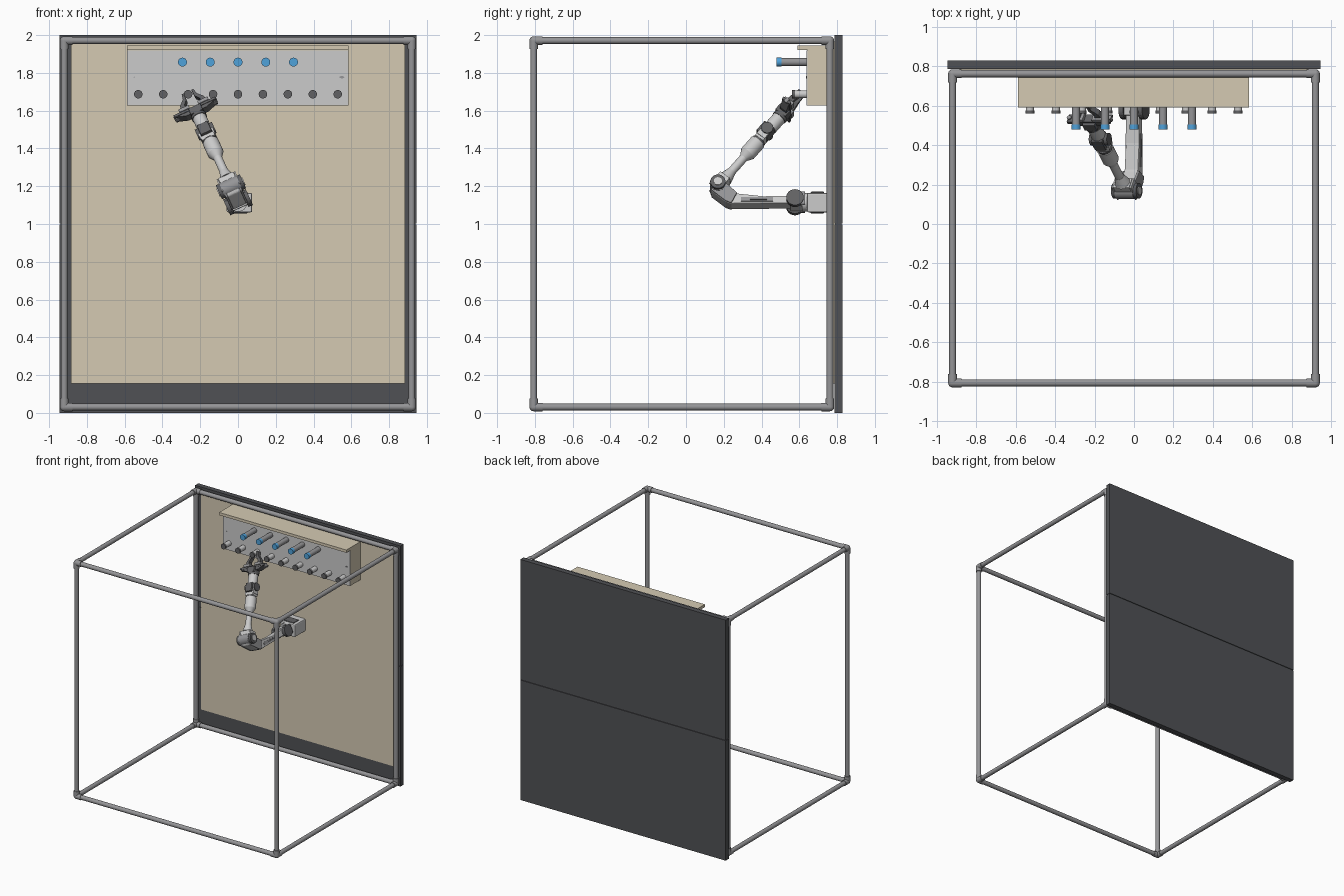
import bpy, bmesh, math
from mathutils import Matrix, Vector

if "Cube" in bpy.data.objects:
    bpy.data.objects.remove(bpy.data.objects["Cube"])

I = Matrix.Identity(4)


def material(name, r, g, b):
    m = bpy.data.materials.new(name)
    m.diffuse_color = (r, g, b, 1)
    m.use_nodes = True
    m.node_tree.nodes["Principled BSDF"].inputs["Base Color"].default_value = m.diffuse_color
    return m


DARK = material("dark_grey", 0.08, 0.083, 0.09)
CHAR = material("charcoal", 0.12, 0.12, 0.125)
BEIGE = material("beige", 0.66, 0.59, 0.45)
BLUE = material("blue", 0.08, 0.36, 0.7)
LIGHT = material("light_grey", 0.68, 0.68, 0.69)
STEEL = material("steel", 0.3, 0.3, 0.31)


def finish(name, bm, mat=None, M=I, smooth=False, bevel=0):
    bm.transform(M)
    bmesh.ops.recalc_face_normals(bm, faces=bm.faces)
    me = bpy.data.meshes.new(name)
    bm.to_mesh(me)
    bm.free()
    ob = bpy.data.objects.new(name, me)
    bpy.context.collection.objects.link(ob)
    if mat:
        me.materials.append(mat)
    if bevel:
        b = ob.modifiers.new("bevel", 'BEVEL')
        b.width, b.segments = bevel, 2
    if smooth:
        bpy.ops.object.select_all(action='DESELECT')
        ob.select_set(True)
        bpy.context.view_layer.objects.active = ob
        bpy.ops.object.shade_smooth_by_angle(angle=math.radians(35))
    return ob


def box(name, lo, hi, mat=None, M=I, bevel=0):
    lo, hi = Vector(lo), Vector(hi)
    bm = bmesh.new()
    bmesh.ops.create_cube(bm, size=1, matrix=Matrix.Translation((lo + hi) / 2) @ Matrix.Diagonal((*(hi - lo), 1)))
    return finish(name, bm, mat, M, bevel=bevel)


def rod(name, a, b, r, mat=None, M=I, r2=None, seg=24):
    a, b = Vector(a), Vector(b)
    d = b - a
    bm = bmesh.new()
    bmesh.ops.create_cone(bm, cap_ends=True, segments=seg, radius1=r, radius2=r if r2 is None else r2, depth=d.length,
                          matrix=Matrix.Translation((a + b) / 2) @ d.to_track_quat('Z', 'Y').to_matrix().to_4x4())
    return finish(name, bm, mat, M, smooth=True)


def ball(name, c, r, mat=None):
    bm = bmesh.new()
    bmesh.ops.create_uvsphere(bm, u_segments=20, v_segments=12, radius=r, matrix=Matrix.Translation(c))
    return finish(name, bm, mat, smooth=True)


def prism(name, pts, depth, mat=None, M=I, bevel=0):
    """Extrude a closed outline along a vector."""
    bm = bmesh.new()
    f = bm.faces.new([bm.verts.new(p) for p in pts])
    new = bmesh.ops.extrude_face_region(bm, geom=[f])["geom"]
    bmesh.ops.translate(bm, vec=depth, verts=[v for v in new if isinstance(v, bmesh.types.BMVert)])
    return finish(name, bm, mat, M, bevel=bevel)


# Pipe cage with corner fittings
lo, hi = Vector((-0.92, -0.806, 0.031)), Vector((0.92, 0.762, 1.971))
for i in range(3):
    j, k = (i + 1) % 3, (i + 2) % 3
    for cj in (lo[j], hi[j]):
        for ck in (lo[k], hi[k]):
            a, b = Vector(lo), Vector(hi)
            a[j] = b[j] = cj
            a[k] = b[k] = ck
            rod("cage_pipe", a, b, 0.018, STEEL)
            d = (b - a).normalized() * 0.045
            rod("corner_socket", a, a + d, 0.0225, STEEL)
            rod("corner_socket", b - d, b, 0.0225, STEEL)
for x in (lo.x, hi.x):
    for y in (lo.y, hi.y):
        for z in (lo.z, hi.z):
            ball("corner_fitting", (x, y, z), 0.0225, STEEL)

# Back wall in two panels with a lining sheet
box("wall_lower", (-0.945, 0.786, 0), (0.945, 0.828, 0.997), DARK)
box("wall_upper", (-0.945, 0.786, 1.003), (0.945, 0.828, 2), DARK)
box("wall_core", (-0.94, 0.79, 0.01), (0.94, 0.822, 1.99), DARK)
box("wall_lining", (-0.885, 0.778, 0.155), (0.885, 0.788, 1.965), BEIGE)

# Peg cabinet
box("cabinet_body", (-0.587, 0.643, 1.627), (0.584, 0.78, 1.922), BEIGE)
box("cabinet_front", (-0.587, 0.638, 1.627), (0.584, 0.644, 1.918), LIGHT)
box("cabinet_top", (-0.587, 0.59, 1.922), (0.584, 0.78, 1.945), BEIGE)
prism("cabinet_slot", [(0.55 + 0.013 * math.cos(t * math.pi / 8), 0.6365, 1.777 + 0.006 * math.sin(t * math.pi / 8))
                       for t in range(16)], (0, 0.003, 0), STEEL)
rod("cabinet_screw", (-0.55, 0.636, 1.777), (-0.55, 0.64, 1.777), 0.003, STEEL)
for i in range(-2, 3):
    x = i * 0.147
    rod("long_peg", (x, 0.5, 1.857), (x, 0.645, 1.857), 0.021, STEEL)
    rod("long_peg_cap", (x, 0.479, 1.857), (x, 0.505, 1.857), 0.0235, BLUE)
for i in range(-4, 5):
    x = i * 0.132
    rod("short_peg", (x, 0.566, 1.687), (x, 0.645, 1.687), 0.0205, LIGHT)
    rod("short_peg_cap", (x, 0.56, 1.687), (x, 0.576, 1.687), 0.0225, CHAR)

# Arm base on the wall
box("arm_base", (-0.06, 0.64, 1.062), (0.075, 0.787, 1.165), LIGHT, bevel=0.008)
box("base_motor", (-0.045, 0.66, 1.056), (0.05, 0.73, 1.171), CHAR, bevel=0.004)

# Arm plane turned about the wall axis
ARM = Matrix.Translation((0, 0, 1.115)) @ Matrix.Rotation(math.radians(-24.5), 4, 'Y')
rod("turntable", (0, 0.615, 0), (0, 0.645, 0), 0.05, LIGHT, ARM)
box("shoulder_block", (-0.045, 0.55, -0.033), (0.045, 0.625, 0.033), LIGHT, ARM, 0.006)
for s in (-1, 1):
    box("shoulder_cheek", (s * 0.046, 0.545, -0.035), (s * 0.058, 0.63, 0.035), STEEL, ARM)
    rod("shoulder_joint", (s * 0.04, 0.577, 0), (s * 0.066, 0.577, 0), 0.046, CHAR, ARM)

# Upper arm with bent front end
outline = [(0.6, -0.022), (0.24, -0.024), (0.21, -0.012), (0.135, 0.05), (0.13, 0.1), (0.17, 0.125),
           (0.21, 0.095), (0.27, 0.036), (0.41, 0.02), (0.6, 0.024)]
prism("upper_arm", [(-0.038, y, v) for y, v in outline], (0.076, 0, 0), LIGHT, ARM, 0.006)
for s in (-1, 1):
    prism("bend_cover", [(s * 0.036, y, v) for y, v in outline[1:8]], (s * 0.012, 0, 0), STEEL, ARM, 0.003)
    box("arm_inlay", (s * 0.036, 0.29, -0.012), (s * 0.041, 0.46, 0.012), STEEL, ARM)
    box("arm_inlay_slot", (s * 0.04, 0.34, -0.004), (s * 0.0425, 0.43, 0.004), CHAR, ARM)
    rod("elbow_joint", (s * 0.045, 0.169, 0.09), (s * 0.07, 0.169, 0.09), 0.04, CHAR, ARM)
    rod("elbow_hub", (s * 0.069, 0.169, 0.09), (s * 0.075, 0.169, 0.09), 0.022, LIGHT, ARM)
rod("elbow_barrel", (-0.05, 0.169, 0.09), (0.05, 0.169, 0.09), 0.043, STEEL, ARM)

# Forearm, local z runs along its length
FORE = ARM @ Matrix.Translation((0, 0.169, 0.09)) @ Matrix.Rotation(-math.atan2(0.434, 0.536), 4, 'X')
for s in (-1, 1):
    prism("elbow_bracket", [(s * 0.046, -0.035, -0.03), (s * 0.046, 0.035, -0.03), (s * 0.046, 0.03, 0.06),
                            (s * 0.046, -0.03, 0.06)], (s * 0.008, 0, 0), LIGHT, FORE)
box("elbow_motor", (-0.045, -0.032, 0.02), (0.045, 0.032, 0.065), LIGHT, FORE, 0.005)
rod("forearm_root", (0, 0, 0.06), (0, 0, 0.115), 0.04, LIGHT, FORE, 0.024)
rod("forearm_shaft", (0, 0, 0.1), (0, 0, 0.23), 0.023, LIGHT, FORE)
rod("forearm_flare", (0, 0, 0.215), (0, 0, 0.25), 0.023, LIGHT, FORE, 0.043)
rod("forearm_barrel", (0, 0, 0.25), (0, 0, 0.335), 0.043, LIGHT, FORE)
rod("forearm_ring", (0, 0, 0.335), (0, 0, 0.348), 0.038, CHAR, FORE)
box("wrist_fork_base", (-0.038, -0.028, 0.346), (0.038, 0.028, 0.375), LIGHT, FORE, 0.004)
for s in (-1, 1):
    box("wrist_fork", (s * 0.032, -0.026, 0.36), (s * 0.042, 0.026, 0.43), LIGHT, FORE)
    rod("wrist_joint", (s * 0.03, 0, 0.415), (s * 0.05, 0, 0.415), 0.032, CHAR, FORE)
box("wrist_motor", (-0.031, -0.042, 0.375), (0.031, 0.03, 0.445), CHAR, FORE, 0.004)
rod("wrist_barrel", (0, 0, 0.44), (0, 0, 0.525), 0.037, LIGHT, FORE)
rod("wrist_ring", (0, 0, 0.515), (0, 0, 0.532), 0.041, CHAR, FORE)

# Gripper: cross rail, carriages and fingers
box("gripper_motor", (-0.035, -0.04, 0.53), (0.035, 0.03, 0.575), CHAR, FORE, 0.004)
prism("gripper_back", [(-0.115, -0.022, 0.572), (-0.06, -0.022, 0.548), (0.06, -0.022, 0.548),
                       (0.115, -0.022, 0.572)], (0, 0.044, 0), CHAR, FORE)
box("gripper_rail", (-0.12, -0.025, 0.57), (0.12, 0.025, 0.585), CHAR, FORE)
for s in (-1, 1):
    box("finger_carriage", (s * 0.025, -0.03, 0.583), (s * 0.085, 0.03, 0.605), STEEL, FORE, 0.003)
    prism("finger", [(s * x, -0.016, z) for x, z in [(0.04, 0.6), (0.075, 0.6), (0.068, 0.63), (0.04, 0.665),
                                                      (0.034, 0.7), (0.022, 0.7), (0.024, 0.655), (0.045, 0.625)]],
          (0, 0.032, 0), CHAR, FORE)
    rod("rail_end", (s * 0.112, 0, 0.565), (s * 0.112, 0, 0.592), 0.012, STEEL, FORE)
